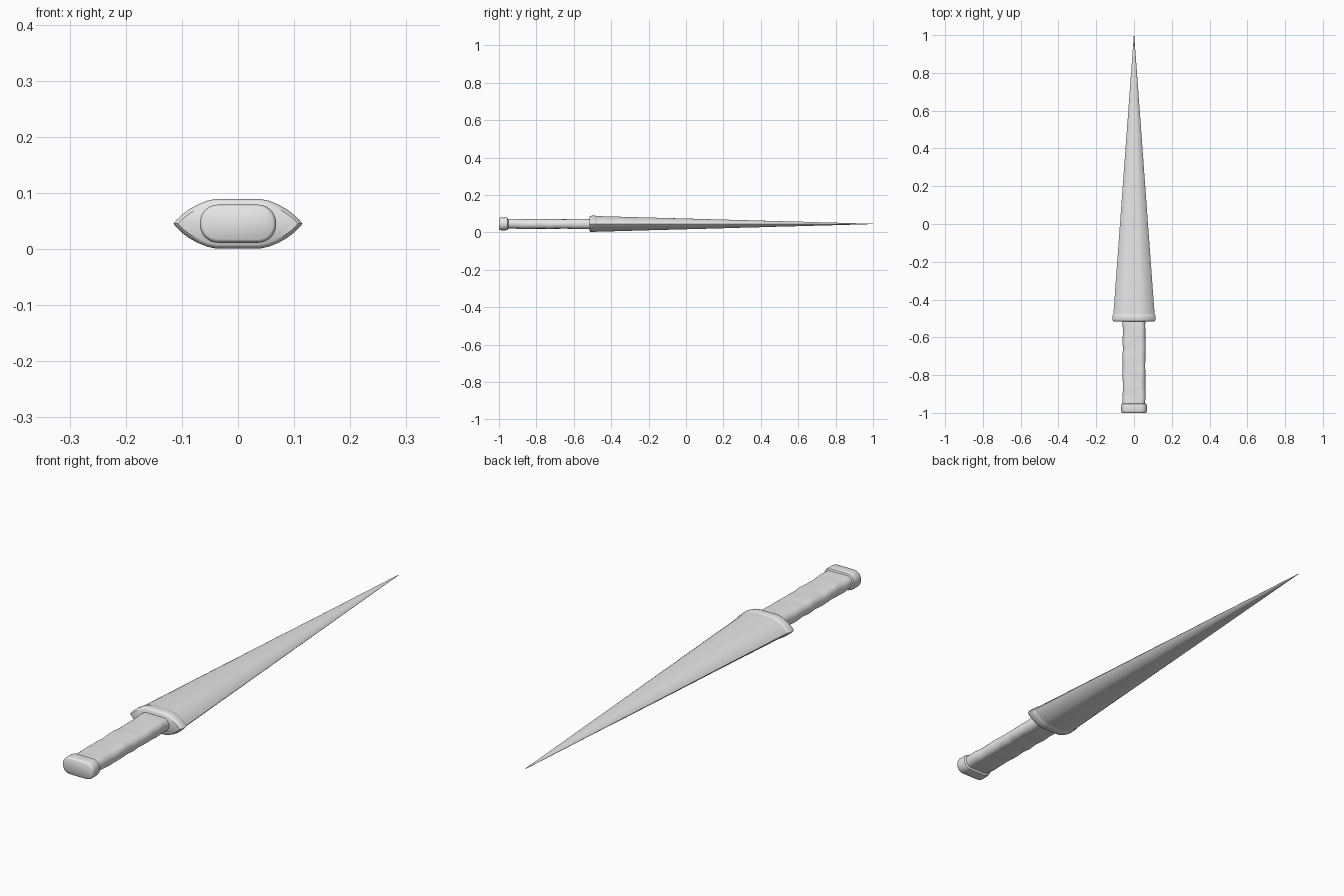
import bpy, bmesh, math
from mathutils import Vector, noise

if "Cube" in bpy.data.objects:
    bpy.data.objects.remove(bpy.data.objects["Cube"])

CENTRE_Z = 0.045

steel = bpy.data.materials.new("plain_grey")
steel.diffuse_color = (0.8, 0.8, 0.8, 1)
steel.use_nodes = True
steel.node_tree.nodes["Principled BSDF"].inputs["Base Color"].default_value = steel.diffuse_color


def lens(w, h):
    """Flattened lens section: flat top and bottom, curving to side edges."""
    quarter = [(1, 0), (0.95, 0.16), (0.87, 0.36), (0.76, 0.58), (0.62, 0.78),
               (0.48, 0.93), (0.35, 1), (0.12, 1)]
    top = quarter + [(-x, z) for x, z in reversed(quarter)]
    ring = top + [(x, -z) for x, z in reversed(top[1:-1])]
    return [(x * w, z * h) for x, z in ring]


def stadium(w, h, steps=8):
    """Rounded bar section with nearly semicircular sides."""
    r = h * 0.95
    ring = []
    for i, (sx, sz) in enumerate([(1, 1), (-1, 1), (-1, -1), (1, -1)]):
        for k in range(steps + 1):
            a = (i + k / steps) * math.pi / 2
            ring.append((sx * (w - r) + r * math.cos(a), sz * (h - r) + r * math.sin(a)))
    return ring


def loft(name, section, stations, rough=0.0):
    """Skin a section through (y, half width, half height) stations."""
    bm = bmesh.new()
    rings = []
    for y, w, h in stations:
        ring = []
        for x, z in section(w, h):
            n = noise.noise(Vector((x * 22, y * 22, z * 22))) * rough
            ring.append(bm.verts.new((x * (1 + n / w), y, CENTRE_Z + z * (1 + n / h))))
        rings.append(ring)
    count = len(rings[0])
    for a, b in zip(rings, rings[1:]):
        for i in range(count):
            j = (i + 1) % count
            bm.faces.new((a[i], a[j], b[j], b[i]))
    bm.faces.new(rings[0])
    bm.faces.new(rings[-1])
    bmesh.ops.recalc_face_normals(bm, faces=bm.faces)
    mesh = bpy.data.meshes.new(name)
    bm.to_mesh(mesh)
    bm.free()
    mesh.materials.append(steel)
    obj = bpy.data.objects.new(name, mesh)
    bpy.context.collection.objects.link(obj)
    bpy.ops.object.select_all(action='DESELECT')
    obj.select_set(True)
    bpy.context.view_layer.objects.active = obj
    bpy.ops.object.shade_smooth_by_angle(angle=math.radians(40))
    return obj


# Long blade tapering to a point
blade = []
for i in range(41):
    t = i / 40
    blade.append((-0.49 + 1.49 * t, 0.109 * (1 - t) + 0.001, 0.039 * (1 - t) + 0.002 * (1 - t) + 0.001))
loft("blade", lens, blade, rough=0.0006)

# Raised collar at the blade's base, with softened edges
loft("collar", lens, [(-0.516, 0.107, 0.037), (-0.512, 0.112, 0.042), (-0.505, 0.115, 0.044),
                      (-0.486, 0.114, 0.044), (-0.479, 0.112, 0.042), (-0.474, 0.108, 0.038)])

# Slightly uneven grip
grip = [(-0.97 + 0.47 * i / 40, 0.060, 0.026) for i in range(41)]
loft("grip", stadium, grip, rough=0.0025)

# Rounded end cap
loft("pommel", stadium, [(-1.0, 0.062, 0.028), (-0.997, 0.066, 0.032), (-0.99, 0.068, 0.034),
                         (-0.962, 0.068, 0.034), (-0.954, 0.066, 0.032), (-0.95, 0.060, 0.026)])
